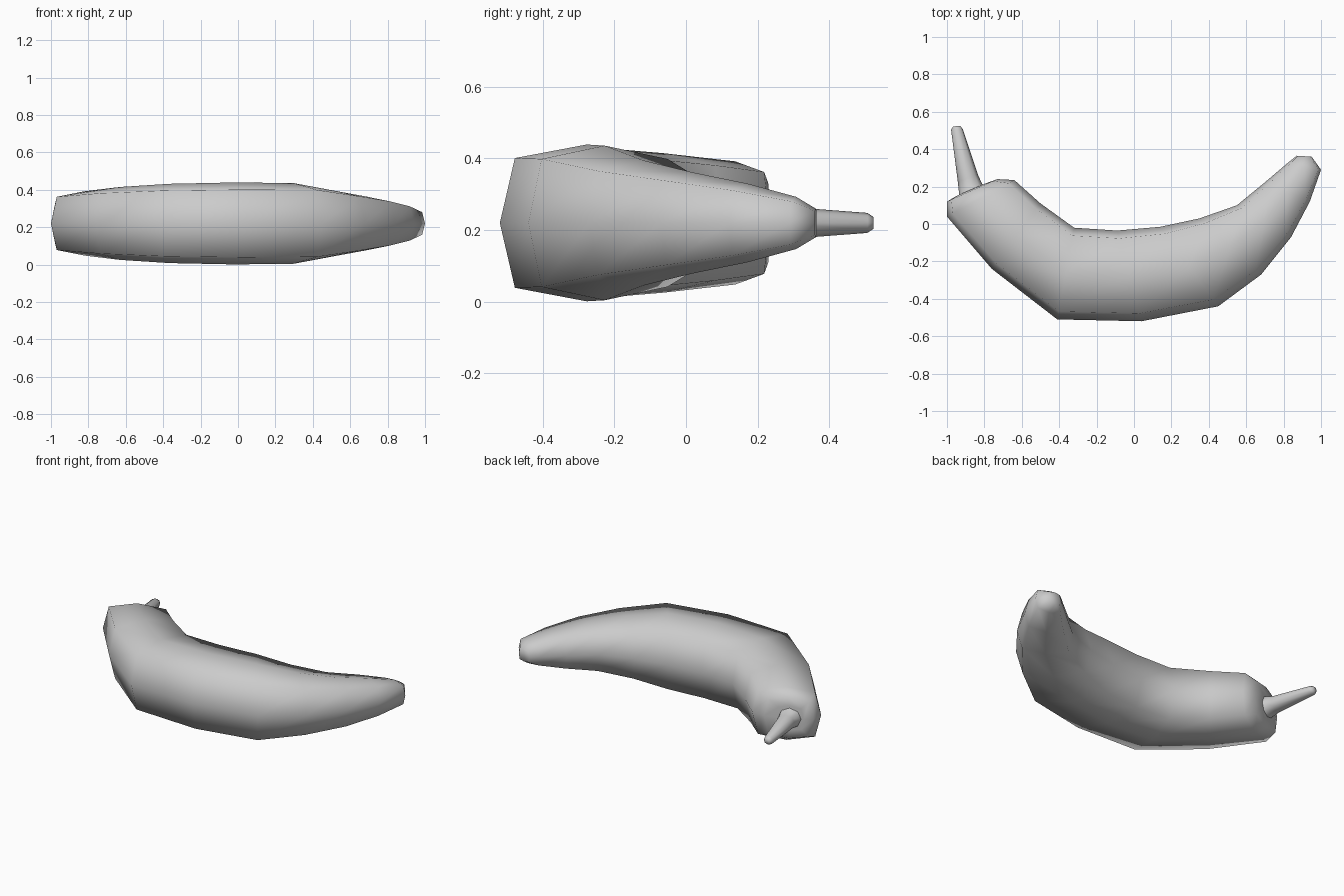
import bpy, bmesh, math

Z_MID = 0.22


def loft(name, sections, sides, corner):
    """Skin rings; each section is (outer x, outer y, inner x, inner y, half height)."""
    bm = bmesh.new()
    rings = []
    for ox, oy, ix, iy, h in sections:
        ring = []
        for k in range(sides):
            a = 2 * math.pi * k / sides
            c, s = math.cos(a), math.sin(a)
            if abs(c * s) > 0.1:            # push diagonals out for a boxier ring
                c, s = c * corner, s * corner
            ring.append(bm.verts.new(((ox + ix) / 2 + (ox - ix) / 2 * c,
                                      (oy + iy) / 2 + (oy - iy) / 2 * c,
                                      Z_MID + h * s)))
        rings.append(ring)
    for r0, r1 in zip(rings, rings[1:]):
        for k in range(sides):
            n = (k + 1) % sides
            bm.faces.new((r0[k], r0[n], r1[n], r1[k]))
    bm.faces.new(rings[0])
    bm.faces.new(rings[-1])
    bmesh.ops.recalc_face_normals(bm, faces=bm.faces[:])
    mesh = bpy.data.meshes.new(name)
    bm.to_mesh(mesh)
    bm.free()
    obj = bpy.data.objects.new(name, mesh)
    bpy.context.collection.objects.link(obj)
    mesh.shade_smooth()
    return obj


# Curved body, from the stem end round to the pointed tip
loft("fruit_body", [
    (-0.95, 0.15, -0.80, 0.215, 0.08),
    (-1.00, 0.12, -0.73, 0.24, 0.135),
    (-1.00, 0.04, -0.64, 0.235, 0.172),
    (-0.76, -0.24, -0.50, 0.11, 0.195),
    (-0.41, -0.51, -0.32, -0.02, 0.212),
    (0.04, -0.52, -0.09, -0.035, 0.219),
    (0.45, -0.44, 0.14, -0.015, 0.216),
    (0.68, -0.27, 0.35, 0.03, 0.175),
    (0.84, -0.07, 0.55, 0.10, 0.142),
    (0.94, 0.12, 0.70, 0.223, 0.11),
    (1.00, 0.29, 0.82, 0.325, 0.073),
    (0.95, 0.36, 0.87, 0.365, 0.04),
], 8, 1.17)

# Tapered stem with a flared foot
loft("stem", [
    (-0.95, 0.13, -0.79, 0.19, 0.08),
    (-0.935, 0.16, -0.81, 0.21, 0.065),
    (-0.942, 0.225, -0.835, 0.265, 0.048),
    (-0.978, 0.505, -0.916, 0.508, 0.028),
    (-0.966, 0.522, -0.928, 0.524, 0.017),
], 8, 1.0)
